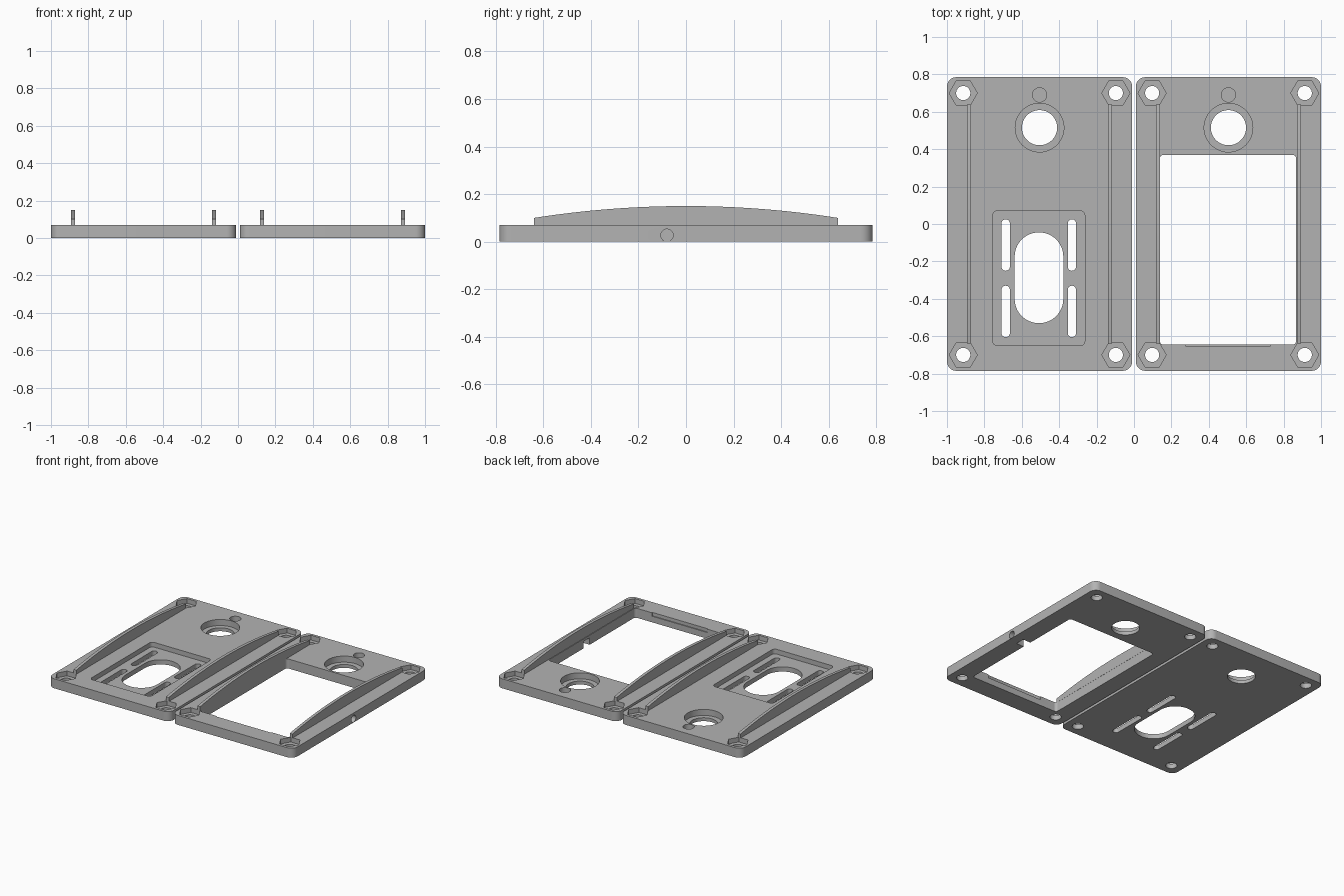
import bpy
import bmesh
from math import sin, cos, pi, radians, sqrt

if "Cube" in bpy.data.objects:
    bpy.data.objects.remove(bpy.data.objects["Cube"], do_unlink=True)

TOP = 0.07        # plate thickness
CENTRE = 0.505    # plate centre offset along x

grey = bpy.data.materials.new("matte grey")
grey.use_nodes = True
COLOUR = (0.45, 0.45, 0.45, 1)
grey.diffuse_color = COLOUR
grey.node_tree.nodes["Principled BSDF"].inputs["Base Color"].default_value = COLOUR


def extrude(name, outline, depth, place):
    """Solid from a 2D outline; place maps (u, v, d) to a point."""
    bm = bmesh.new()
    ends = [[bm.verts.new(place(u, v, d)) for u, v in outline] for d in depth]
    n = len(outline)
    bm.faces.new(ends[0][::-1])
    bm.faces.new(ends[1])
    for i in range(n):
        j = (i + 1) % n
        bm.faces.new((ends[0][i], ends[0][j], ends[1][j], ends[1][i]))
    bmesh.ops.recalc_face_normals(bm, faces=bm.faces)
    mesh = bpy.data.meshes.new(name)
    bm.to_mesh(mesh)
    bm.free()
    mesh.materials.append(grey)
    obj = bpy.data.objects.new(name, mesh)
    bpy.context.collection.objects.link(obj)
    return obj


def upright(u, v, d):
    return (u, v, d)


def sideways(u, v, d):
    return (d, u, v)


def circle(x, y, r, n=48):
    return [(x + r * cos(2 * pi * i / n), y + r * sin(2 * pi * i / n)) for i in range(n)]


def rounded(x0, x1, y0, y1, r, n=10):
    corners = ((x1 - r, y1 - r), (x0 + r, y1 - r), (x0 + r, y0 + r), (x1 - r, y0 + r))
    return [(cx + r * cos(pi / 2 * (k + i / n)), cy + r * sin(pi / 2 * (k + i / n)))
            for k, (cx, cy) in enumerate(corners) for i in range(n + 1)]


def activate(obj):
    bpy.ops.object.select_all(action='DESELECT')
    obj.select_set(True)
    bpy.context.view_layer.objects.active = obj


def cut(target, outline, floor=-0.1, ceiling=0.2, place=upright):
    cutter = extrude("cutter", outline, (floor, ceiling), place)
    cutter.hide_render = True
    mod = target.modifiers.new("cut", 'BOOLEAN')
    mod.operation, mod.solver, mod.object = 'DIFFERENCE', 'EXACT', cutter
    activate(target)
    bpy.ops.object.modifier_apply(modifier=mod.name)
    bpy.data.objects.remove(cutter, do_unlink=True)


def finish(obj):
    activate(obj)
    bpy.ops.object.shade_smooth_by_angle(angle=radians(30))


def make_plate(name, cx):
    """Rounded plate with nut pockets, a stepped bore and two arched ribs."""
    plate = extrude(name, rounded(cx - 0.495, cx + 0.495, -0.785, 0.785, 0.05),
                    (0, TOP), upright)
    for sx in (-1, 1):
        for sy in (-1, 1):
            x, y = cx + sx * 0.408, sy * 0.70
            cut(plate, circle(x, y, 0.075, 6), 0.035)
            cut(plate, circle(x, y, 0.038, 32))
    cut(plate, circle(cx, 0.515, 0.13, 64), 0.025)
    cut(plate, circle(cx, 0.515, 0.094, 64))
    cut(plate, circle(cx, 0.69, 0.038, 32), 0.035)

    # Arched ribs: circular arc rising from the ends to the middle
    half, low, high = 0.64, 0.10, 0.15
    radius = (half ** 2 + (high - low) ** 2) / (2 * (high - low))
    steps = [half * (1 - i / 16) for i in range(33)]
    arch = [(y, high - radius + sqrt(radius ** 2 - y * y)) for y in steps]
    arch = [(-half, TOP), (half, TOP)] + arch
    for side, sx in (("left", 1), ("right", -1)):
        x = cx + sx * 0.377
        finish(extrude(f"{name}_{side}_rib", arch, (x - 0.011, x + 0.011), sideways))
    return plate


# Plate with the sunken panel, stadium opening and four slots
panel = make_plate("panel_plate", -CENTRE)
cut(panel, rounded(-0.755, -0.263, -0.65, 0.07, 0.025), 0.035)
cut(panel, rounded(-0.638, -0.378, -0.53, -0.045, 0.129, 16))
for sx in (-1, 1):
    x = -0.509 + sx * 0.177
    for y0, y1 in ((-0.605, -0.33), (-0.25, 0.025)):
        cut(panel, rounded(x - 0.022, x + 0.022, y0, y1, 0.0215))
finish(panel)

# Plate with the large window, cable hole and edge relief
window = make_plate("window_plate", CENTRE)
cut(window, rounded(0.138, 0.867, -0.645, 0.37, 0.02))
cut(window, rounded(0.275, 0.73, -0.652, -0.60, 0.002, 2), 0.045)
cut(window, circle(-0.08, 0.027, 0.026, 32), 0.80, 1.1, sideways)
cut(window, rounded(0.80, 0.93, -0.115, -0.045, 0.002, 2), -0.1, 0.05)
finish(window)
